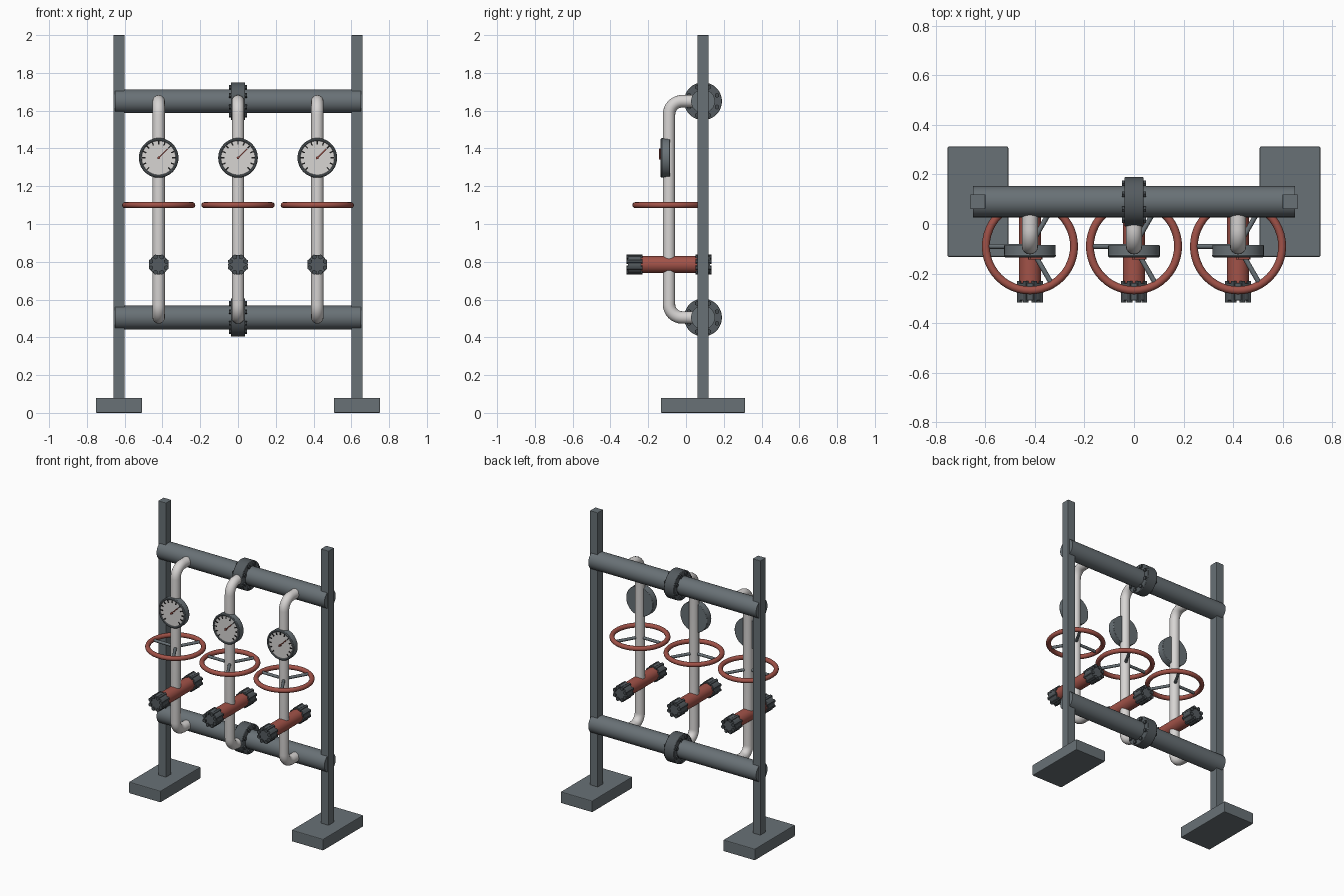
import bpy, math
from mathutils import Vector

cube = bpy.data.objects.get("Cube")
if cube:
    bpy.data.objects.remove(cube, do_unlink=True)


def material(name, r, g, b):
    m = bpy.data.materials.new(name)
    m.use_nodes = True
    m.diffuse_color = (r, g, b, 1)
    bsdf = next(n for n in m.node_tree.nodes if n.type == 'BSDF_PRINCIPLED')
    bsdf.inputs["Base Color"].default_value = (r, g, b, 1)
    bsdf.inputs["Roughness"].default_value = 0.6
    return m


GREY = material("steel grey", 0.14, 0.165, 0.18)
DARK = material("dark steel", 0.09, 0.105, 0.115)
BOLT = material("bolt steel", 0.06, 0.07, 0.078)
WHITE = material("pipe white", 0.68, 0.66, 0.65)
RED = material("valve red", 0.36, 0.085, 0.065)
BLACK = material("tick black", 0.012, 0.012, 0.012)


def finish(name, mat, smooth=True, bevel=0):
    ob = bpy.context.object
    ob.name = name
    ob.data.materials.clear()
    ob.data.materials.append(mat)
    if smooth:
        bpy.ops.object.shade_smooth_by_angle(angle=math.radians(35))
    if bevel:
        mod = ob.modifiers.new("soft edges", 'BEVEL')
        mod.width = bevel
        mod.segments = 2
        mod.limit_method = 'ANGLE'
    return ob


def box(name, mat, centre, size, bevel=0, turn=0):
    bpy.ops.mesh.primitive_cube_add(size=1, location=centre, rotation=(0, turn, 0))
    ob = bpy.context.object
    ob.scale = size
    bpy.ops.object.transform_apply(location=False, rotation=False, scale=True)
    return finish(name, mat, False, bevel)


def rod(name, mat, start, end, radius, sides=32, bevel=0):
    a, b = Vector(start), Vector(end)
    bpy.ops.mesh.primitive_cylinder_add(vertices=sides, radius=radius,
                                        depth=(b - a).length, location=(a + b) / 2)
    bpy.context.object.rotation_euler = (b - a).to_track_quat('Z', 'Y').to_euler()
    return finish(name, mat, True, bevel)


def bolt_ring(name, centre, axis, ring, radius, half, count=8):
    """Bolts running parallel to an axis, set evenly around a centre."""
    axis = Vector(axis)
    side = axis.cross(Vector((0, 0, 1)))
    for i in range(count):
        a = math.tau * (i + 0.5) / count
        p = Vector(centre) + ring * (math.cos(a) * side + Vector((0, 0, math.sin(a))))
        rod(f"{name}_{i + 1}", BOLT, p - axis * half, p + axis * half, radius, 6)


BACK, FRONT = 0.09, -0.09      # depth of the frame and of the branch pipes
TOP, BOTTOM = 1.65, 0.505      # heights of the two main pipes

# Frame posts and feet
for side, sx in (("left", 1), ("right", -1)):
    box(f"{side}_post", GREY, (sx * 0.63, BACK, 1.02), (0.06, 0.06, 1.96), 0.003)
    box(f"{side}_foot", GREY, (sx * 0.63, BACK, 0.04), (0.245, 0.445, 0.08), 0.005)

# Main pipes with bolted centre flanges
for level, z in (("upper", TOP), ("lower", BOTTOM)):
    rod(f"{level}_main_pipe", GREY, (-0.65, BACK, z), (0.65, BACK, z), 0.063, 48)
    rod(f"{level}_flange", DARK, (-0.038, BACK, z), (0.038, BACK, z), 0.1, 48, 0.003)
    bolt_ring(f"{level}_flange_bolt", (0, BACK, z), (1, 0, 0), 0.08, 0.013, 0.048)


def branch_pipe(name, x, bend=0.07):
    """Pipe leaving the upper main, dropping in front and returning below."""
    pts = [(x, BACK, TOP)]
    for cz, begin in ((TOP - bend, 90), (BOTTOM + bend, 180)):
        for i in range(9):
            a = math.radians(begin + 90 * i / 8)
            pts.append((x, FRONT + bend + bend * math.cos(a), cz + bend * math.sin(a)))
    pts.append((x, BACK, BOTTOM))
    curve = bpy.data.curves.new(name, 'CURVE')
    curve.dimensions = '3D'
    curve.bevel_depth = 0.033
    curve.bevel_resolution = 6
    spline = curve.splines.new('POLY')
    spline.points.add(len(pts) - 1)
    for sp, p in zip(spline.points, pts):
        sp.co = (*p, 1)
    ob = bpy.data.objects.new(name, curve)
    bpy.context.collection.objects.link(ob)
    bpy.ops.object.select_all(action='DESELECT')
    ob.select_set(True)
    bpy.context.view_layer.objects.active = ob
    bpy.ops.object.convert(target='MESH')
    finish(name, WHITE)


def gauge(name, x, z=1.35):
    """Round dial with a raised rim, tick marks and a needle."""
    rod(f"{name}_case", GREY, (x, -0.085, z), (x, -0.127, z), 0.104, 48, 0.003)
    bpy.ops.mesh.primitive_torus_add(major_radius=0.097, minor_radius=0.008,
                                     major_segments=48, minor_segments=10,
                                     location=(x, -0.127, z), rotation=(math.pi / 2, 0, 0))
    finish(f"{name}_rim", GREY)
    rod(f"{name}_dial", WHITE, (x, -0.122, z), (x, -0.13, z), 0.092, 48)
    for i in range(13):
        a = math.radians(-135 + 270 * i / 12)
        spot = (x + 0.08 * math.sin(a), -0.131, z + 0.08 * math.cos(a))
        box(f"{name}_tick_{i + 1}", BLACK, spot, (0.007, 0.004, 0.018), turn=a)
    a = math.radians(45)
    spot = (x + 0.03 * math.sin(a), -0.14, z + 0.03 * math.cos(a))
    box(f"{name}_needle", RED, spot, (0.006, 0.008, 0.075), turn=a)
    rod(f"{name}_hub", RED, (x, -0.128, z), (x, -0.142, z), 0.007, 12)


def handwheel(name, x, z=1.10):
    bpy.ops.mesh.primitive_torus_add(major_radius=0.178, minor_radius=0.016,
                                     major_segments=48, minor_segments=12,
                                     location=(x, FRONT, z))
    finish(f"{name}_rim", RED)
    for i in range(3):
        a = math.radians(60 + 120 * i)
        end = (x + 0.178 * math.cos(a), FRONT + 0.178 * math.sin(a), z)
        rod(f"{name}_spoke_{i + 1}", GREY, (x, FRONT, z), end, 0.01, 12)


def valve(name, x, z=0.785):
    rod(f"{name}_body", RED, (x, FRONT - 0.16, z), (x, FRONT + 0.16, z), 0.045)
    for end, s in (("front", -1), ("back", 1)):
        y = FRONT + s * 0.183
        rod(f"{name}_{end}_flange", DARK, (x, y - 0.035, z), (x, y + 0.035, z), 0.052, 32, 0.002)
        bolt_ring(f"{name}_{end}_bolt", (x, y, z), (0, 1, 0), 0.044, 0.013, 0.043)


# Three identical branches, each with gauge, wheel and valve
for place, x in (("right", -0.42), ("middle", 0), ("left", 0.42)):
    branch_pipe(f"{place}_branch_pipe", x)
    gauge(f"{place}_gauge", x)
    handwheel(f"{place}_handwheel", x)
    valve(f"{place}_valve", x)
